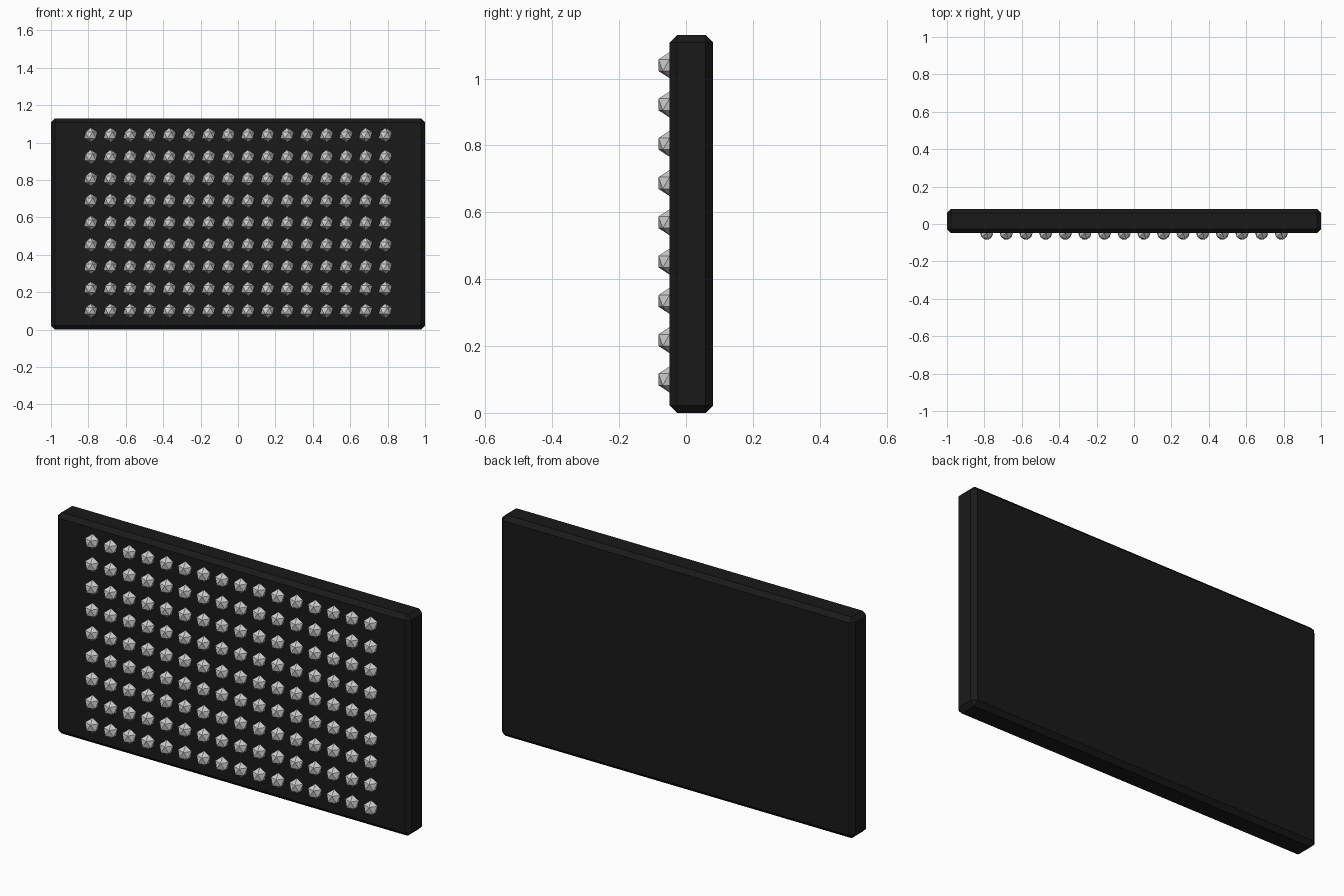
import bpy, bmesh
from mathutils import Matrix

if "Cube" in bpy.data.objects:
    bpy.data.objects.remove(bpy.data.objects["Cube"])


def make_object(name, bm):
    mesh = bpy.data.meshes.new(name)
    bm.to_mesh(mesh)
    bm.free()
    obj = bpy.data.objects.new(name, mesh)
    bpy.context.collection.objects.link(obj)
    return obj


# Dark slab with a single-step chamfer on every edge
W, H, Y0, Y1 = 2.0, 1.13, -0.049, 0.081
bm = bmesh.new()
bmesh.ops.create_cube(bm, size=1, matrix=Matrix.Translation((0, (Y0 + Y1) / 2, H / 2))
                      @ Matrix.Diagonal((W, Y1 - Y0, H, 1)))
panel = make_object("panel", bm)
bevel = panel.modifiers.new("chamfer", 'BEVEL')
bevel.width = 0.022
bevel.segments = 1
black = bpy.data.materials.new("black_plastic")
black.diffuse_color = (0.01, 0.01, 0.01, 1)
black.use_nodes = True
black.node_tree.nodes["Principled BSDF"].inputs["Base Color"].default_value = black.diffuse_color
panel.data.materials.append(black)

# Grid of half-sunk, 20-sided studs on the front
COLS, ROWS, R = 16, 9, 0.039
bm = bmesh.new()
for c in range(COLS):
    for r in range(ROWS):
        x = (c - (COLS - 1) / 2) * 0.105
        z = 0.10 + r * 0.1175
        bmesh.ops.create_icosphere(bm, subdivisions=1, radius=R,
                                   matrix=Matrix.Translation((x, -0.049, z)))
make_object("studs", bm)
